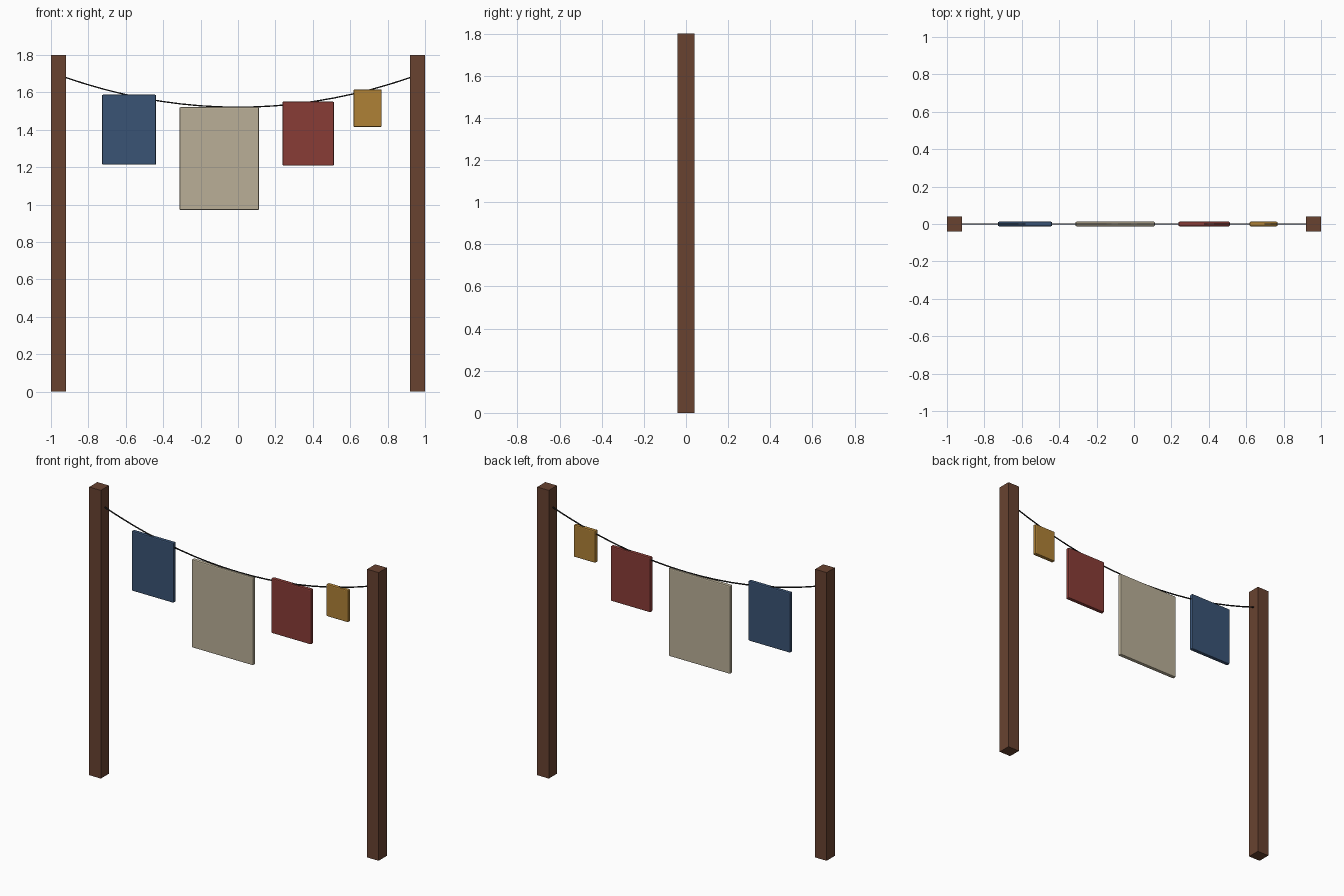
import bpy

if "Cube" in bpy.data.objects:
    bpy.data.objects.remove(bpy.data.objects["Cube"], do_unlink=True)


def material(name, rgb):
    mat = bpy.data.materials.new(name)
    mat.use_nodes = True
    colour = (*rgb, 1.0)
    mat.diffuse_color = colour
    mat.node_tree.nodes["Principled BSDF"].inputs["Base Color"].default_value = colour
    return mat


def box(name, x0, x1, z0, z1, depth, mat, bevel=0.0):
    bpy.ops.mesh.primitive_cube_add(size=1, location=((x0 + x1) / 2, 0, (z0 + z1) / 2))
    obj = bpy.context.object
    obj.name = name
    obj.scale = (x1 - x0, depth, z1 - z0)
    bpy.ops.object.transform_apply(location=False, rotation=False, scale=True)
    obj.data.materials.append(mat)
    if bevel:
        mod = obj.modifiers.new("soft_edges", "BEVEL")
        mod.width = bevel
        mod.segments = 2
    return obj


wood = material("brown wood", (0.14, 0.055, 0.030))
cord = material("dark cord", (0.015, 0.015, 0.015))
blue = material("blue cloth", (0.042, 0.088, 0.178))
beige = material("beige cloth", (0.49, 0.43, 0.31))
red = material("red cloth", (0.25, 0.045, 0.037))
mustard = material("mustard cloth", (0.43, 0.22, 0.037))

# Posts
box("right_post", -1.0, -0.92, 0, 1.8, 0.08, wood)
box("left_post", 0.92, 1.0, 0, 1.8, 0.08, wood)

# Sagging line between the posts
curve = bpy.data.curves.new("clothes_line", "CURVE")
curve.dimensions = "3D"
curve.bevel_depth = 0.004
curve.bevel_resolution = 1
curve.use_fill_caps = True
steps = 18
spline = curve.splines.new("POLY")
spline.points.add(steps)
for i, point in enumerate(spline.points):
    t = 2 * i / steps - 1
    point.co = (0.925 * t, 0, 1.521 + 0.16 * t * t, 1)
curve.materials.append(cord)
line = bpy.data.objects.new("clothes_line", curve)
bpy.context.collection.objects.link(line)

# Hanging cloths
for name, x0, x1, z0, z1, mat in (
    ("blue_cloth", -0.727, -0.438, 1.214, 1.588, blue),
    ("beige_sheet", -0.313, 0.112, 0.971, 1.521, beige),
    ("red_cloth", 0.238, 0.513, 1.208, 1.551, red),
    ("mustard_cloth", 0.618, 0.768, 1.415, 1.616, mustard),
):
    box(name, x0, x1, z0, z1, 0.025, mat, bevel=0.006)
